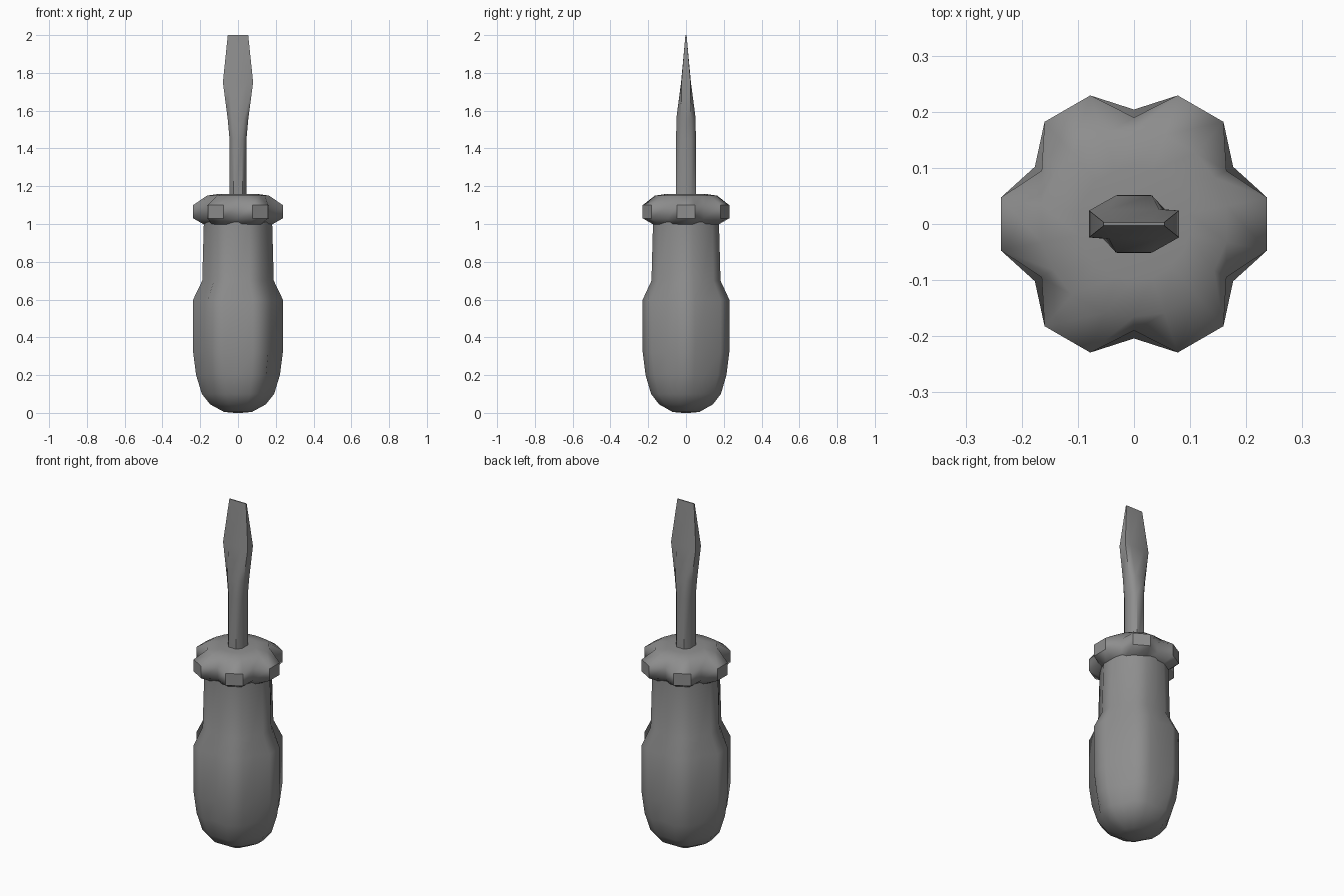
import bpy, bmesh, math

cube = bpy.data.objects.get("Cube")
if cube:
    bpy.data.objects.remove(cube)

grey = bpy.data.materials.new("plain_grey")
grey.use_nodes = True
colour = (0.27, 0.27, 0.27, 1)
grey.diffuse_color = colour
grey.node_tree.nodes["Principled BSDF"].inputs["Base Color"].default_value = colour


def loft(name, sections, smooth_angle):
    """Skin a stack of equal-sized outlines and cap both ends."""
    bm = bmesh.new()
    rings = [[bm.verts.new((x, y, z)) for x, y in pts] for z, pts in sections]
    n = len(rings[0])
    for low, high in zip(rings, rings[1:]):
        for i in range(n):
            j = (i + 1) % n
            bm.faces.new((low[i], low[j], high[j], high[i]))
    bm.faces.new(rings[0][::-1])
    bm.faces.new(rings[-1])
    bmesh.ops.recalc_face_normals(bm, faces=bm.faces)
    mesh = bpy.data.meshes.new(name)
    bm.to_mesh(mesh)
    bm.free()
    obj = bpy.data.objects.new(name, mesh)
    obj.data.materials.append(grey)
    bpy.context.collection.objects.link(obj)
    bpy.ops.object.select_all(action='DESELECT')
    obj.select_set(True)
    bpy.context.view_layer.objects.active = obj
    bpy.ops.object.shade_smooth_by_angle(angle=math.radians(smooth_angle))
    return obj


def lobed(peak, valley):
    """Six flat-topped lobes separated by pointed grooves."""
    pts = []
    for k in range(6):
        for offset, r in ((-11.2, peak), (11.2, peak), (30, valley)):
            a = math.radians(60 * k + offset)
            pts.append((r * math.cos(a), r * math.sin(a)))
    return pts


def octagon(wide, narrow, thick, edge):
    """Octagon outline: half widths in x, half thicknesses in y."""
    quarter = [(wide, edge), (narrow, thick)]
    half = quarter + [(-x, y) for x, y in reversed(quarter)]
    return half + [(-x, -y) for x, y in half]


# Handle grip: height, lobe radius, groove radius
grip = [(0.005, 0.075, 0.07), (0.045, 0.15, 0.14), (0.10, 0.195, 0.18),
        (0.20, 0.226, 0.197), (0.32, 0.242, 0.204), (0.60, 0.242, 0.204),
        (0.70, 0.193, 0.178), (1.02, 0.184, 0.174)]
loft("handle_grip", [(0, lobed(0.02, 0.02))] +
     [(z, lobed(p, v)) for z, p, v in grip], 50)

# Collar at the top of the handle
collar = [(0.99, 0.17, 0.155), (1.03, 0.242, 0.19), (1.10, 0.242, 0.19),
          (1.15, 0.168, 0.165), (1.16, 0.10, 0.10)]
loft("handle_collar", [(z, lobed(p, v)) for z, p, v in collar], 50)

# Shaft flattening into a flat blade
blade = [(1.10, 0.045, 0.024, 0.052, 0.026), (1.45, 0.045, 0.024, 0.052, 0.026),
         (1.56, 0.055, 0.032, 0.051, 0.026), (1.75, 0.08, 0.045, 0.026, 0.024),
         (2.0, 0.054, 0.03, 0.003, 0.003)]
loft("shaft_and_blade", [(row[0], octagon(*row[1:])) for row in blade], 50)
